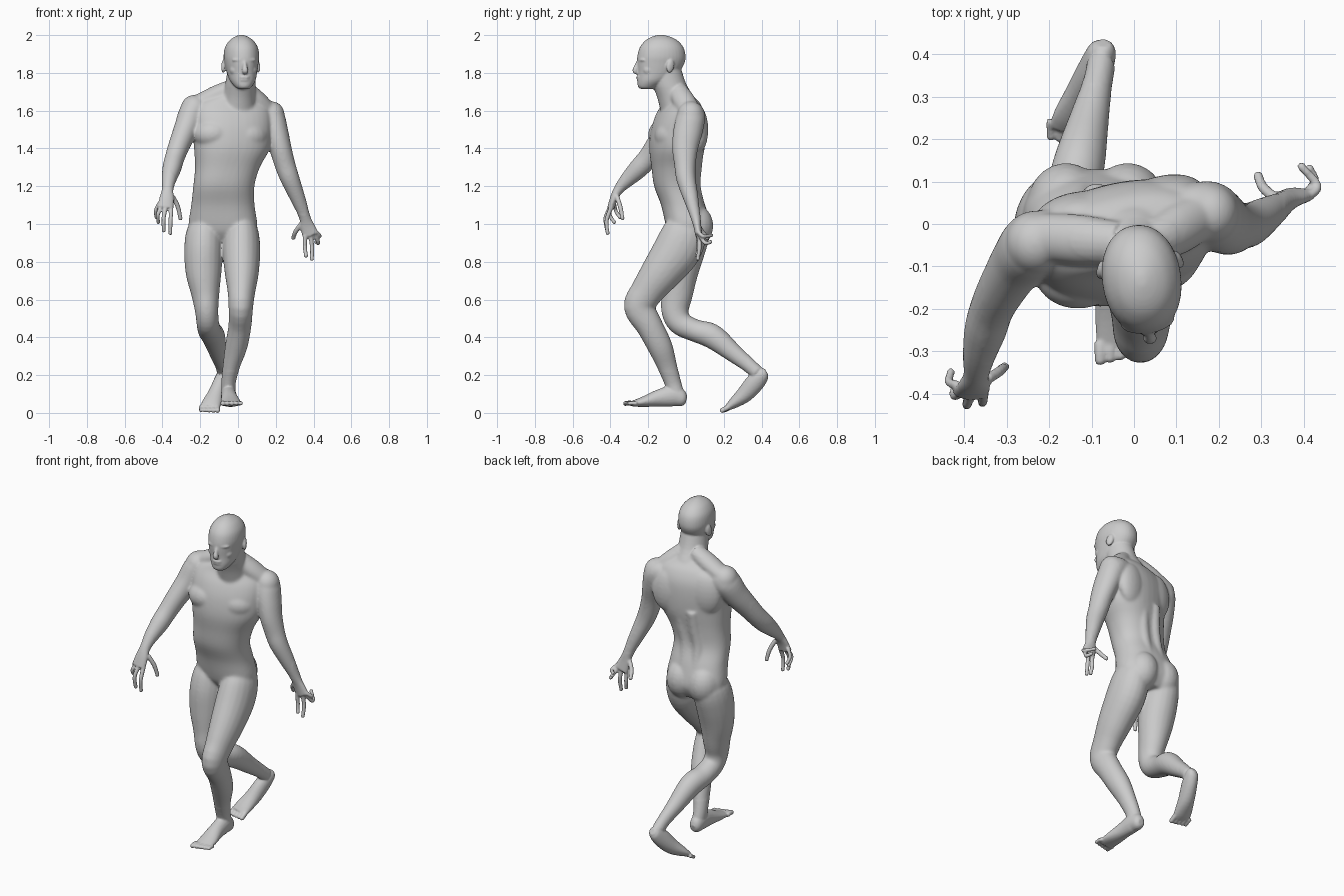
import bpy, bmesh, math
from mathutils import Vector, Matrix

bm = bmesh.new()


def spline(rows, n=4):
    """Catmull-Rom interpolation of rows of numbers."""
    out = []
    for i in range(len(rows) - 1):
        p0, p1 = rows[max(i - 1, 0)], rows[i]
        p2, p3 = rows[i + 1], rows[min(i + 2, len(rows) - 1)]
        for k in range(n):
            t = k / n
            out.append([0.5 * (2 * b + (c - a) * t + (2 * a - 5 * b + 4 * c - d) * t * t
                               + (3 * b - a - 3 * c + d) * t ** 3)
                        for a, b, c, d in zip(p0, p1, p2, p3)])
    return out + [list(rows[-1])]


def skin(rings):
    vs = [[bm.verts.new(p) for p in r] for r in rings]
    n = len(vs[0])
    for a, b in zip(vs, vs[1:]):
        for i in range(n):
            bm.faces.new((a[i], a[(i + 1) % n], b[(i + 1) % n], b[i]))
    bm.faces.new(vs[0][::-1])
    bm.faces.new(vs[-1])


def limb(rows, side=(1, 0, 0), n=20):
    """Tube through (x, y, z, half width, half depth) rows."""
    rows = spline(rows)
    pts = [Vector(r[:3]) for r in rows]
    rings = []
    for i, r in enumerate(rows):
        t = (pts[min(i + 1, len(pts) - 1)] - pts[max(i - 1, 0)]).normalized()
        s = Vector(side)
        s = (s - t * s.dot(t)).normalized()
        o = t.cross(s)
        rings.append([pts[i] + s * r[3] * math.cos(2 * math.pi * k / n)
                      + o * r[4] * math.sin(2 * math.pi * k / n) for k in range(n)])
    skin(rings)


def stack(rows, power=1.0, n=36):
    """Horizontal sections (x, y, z, half width, half depth, yaw degrees)."""
    rings = []
    for x, y, z, a, b, yaw in spline(rows):
        m = Matrix.Rotation(math.radians(yaw), 3, 'Z')
        ring = []
        for k in range(n):
            c, s = math.cos(2 * math.pi * k / n), math.sin(2 * math.pi * k / n)
            ring.append(m @ Vector((a * math.copysign(abs(c) ** power, c),
                                    b * math.copysign(abs(s) ** power, s), 0)) + Vector((x, y, z)))
        rings.append(ring)
    skin(rings)


def blob(c, r, yaw=0, tilt=0):
    m = (Matrix.Translation(c) @ Matrix.Rotation(math.radians(yaw), 4, 'Z')
         @ Matrix.Rotation(math.radians(tilt), 4, 'X') @ Matrix.Diagonal((*r, 1)))
    bmesh.ops.create_uvsphere(bm, u_segments=20, v_segments=12, radius=1, matrix=m)


def digit(a, b, c, r):
    """Finger or toe with a rounded tip."""
    limb([(*a, r, r), (*b, r * .97, r * .97), (*c, r * .88, r * .88)], n=10)
    blob(c, (r * .95,) * 3)


# torso
stack([(-.08, .02, .90, .10, .07, -4), (-.08, .015, .95, .165, .105, -4),
       (-.08, .01, 1.0, .182, .118, -4), (-.08, -.015, 1.1, .168, .117, 0),
       (-.075, -.05, 1.2, .162, .118, 5), (-.056, -.053, 1.3, .172, .127, 9),
       (-.032, -.048, 1.4, .202, .14, 13), (-.03, -.04, 1.5, .212, .137, 13),
       (-.03, -.03, 1.58, .21, .12, 13), (-.028, -.025, 1.64, .185, .09, 13),
       (-.01, -.035, 1.675, .12, .072, 12), (.005, -.045, 1.70, .075, .06, 10)], power=.88)
# chest muscles, buttocks, shoulder blades, trapezius, back column
for c in ((-.125, -.105, 1.475), (.05, -.072, 1.465)):
    blob(c, (.112, .095, .085), 13)
for c in ((-.16, .045, .99), (-.015, .045, .99)):
    blob(c, (.092, .10, .115))
for c in ((-.14, .02, 1.52), (.07, .06, 1.5)):
    blob(c, (.10, .055, .13), 13)
for a, b in (((-.035, -.045, 1.72), (-.22, -.03, 1.635)), ((.045, -.045, 1.71), (.16, .02, 1.60))):
    limb([(*a, .05, .045), (*((Vector(a) + Vector(b)) / 2), .06, .05), (*b, .055, .045)], side=(0, 1, 0))
for s in (-.04, .04):
    limb([(-.08 + s, .075, 1.08, .03, .03), (-.075 + s, .045, 1.2, .035, .033),
          (-.058 + s, .05, 1.3, .035, .035), (-.048 + s, .065, 1.42, .035, .033)])

# neck
stack([(0, -.04, 1.60, .095, .095, 8), (.005, -.055, 1.67, .088, .098, 8),
       (.012, -.088, 1.74, .08, .09, 8), (.018, -.11, 1.82, .072, .085, 8)])
# head
stack([(.03, -.212, 1.714, .03, .032, 8), (.028, -.198, 1.73, .047, .057, 8),
       (.025, -.172, 1.76, .067, .085, 8), (.021, -.148, 1.80, .079, .108, 8),
       (.018, -.134, 1.85, .089, .126, 8), (.018, -.13, 1.89, .093, .128, 8),
       (.018, -.129, 1.935, .086, .116, 8), (.018, -.13, 1.97, .064, .087, 8),
       (.018, -.132, 1.99, .037, .052, 8), (.018, -.133, 2.001, .01, .014, 8)], power=.95)
head = Matrix.Translation((.018, -.13, 0)) @ Matrix.Rotation(math.radians(8), 4, 'Z')


def on_head(x, y, z):
    return head @ Vector((x, y, z))


# nose, lips, chin
limb([(*on_head(0, -.118, 1.865), .010, .012), (*on_head(0, -.132, 1.835), .012, .014),
      (*on_head(0, -.142, 1.81), .017, .013), (*on_head(0, -.128, 1.798), .012, .008)], n=12)
for z, y in ((1.777, -.124), (1.762, -.121)):
    blob(on_head(0, y, z), (.026, .011, .008), 8)
blob(on_head(0, -.098, 1.735), (.028, .022, .02), 8)
# brows, cheeks, ears
for s in (-1, 1):
    blob(on_head(s * .033, -.111, 1.868), (.034, .014, .009), 8 + s * 18)
    blob(on_head(s * .046, -.072, 1.815), (.027, .034, .03), 8)
    blob(on_head(s * .091, .035, 1.835), (.011, .022, .036), 8 + s * 20, -12)

# arms: shoulder to wrist, ending in the palm
limb([(-.18, -.025, 1.615, .06, .06), (-.235, -.045, 1.595, .072, .08), (-.272, -.088, 1.51, .066, .072),
      (-.31, -.15, 1.42, .057, .062), (-.335, -.20, 1.35, .052, .056), (-.35, -.25, 1.295, .05, .053),
      (-.365, -.31, 1.235, .039, .04), (-.372, -.355, 1.185, .03, .027),
      (-.377, -.38, 1.14, .038, .021), (-.385, -.398, 1.085, .044, .019)])
limb([(.11, .03, 1.59, .06, .06), (.17, .028, 1.57, .072, .075), (.20, .01, 1.49, .066, .078),
      (.225, -.005, 1.40, .059, .069), (.25, -.005, 1.31, .055, .057), (.275, 0, 1.24, .051, .052),
      (.315, .025, 1.14, .041, .041), (.352, .05, 1.04, .03, .027),
      (.366, .06, .99, .038, .021), (.385, .068, .94, .044, .019)])
# deltoids
blob((-.232, -.045, 1.61), (.072, .075, .074), 13)
blob((.178, .025, 1.575), (.07, .072, .075), 13)
# fingers and thumbs
for a, b, c, r in (
        ((-.353, -.395, 1.09), (-.357, -.42, 1.02), (-.358, -.415, .952), .012),
        ((-.383, -.40, 1.09), (-.394, -.426, 1.03), (-.393, -.417, .966), .012),
        ((-.407, -.395, 1.09), (-.424, -.405, 1.05), (-.422, -.38, 1.01), .0115),
        ((-.416, -.38, 1.11), (-.436, -.372, 1.07), (-.432, -.35, 1.035), .011),
        ((-.345, -.365, 1.145), (-.318, -.348, 1.09), (-.305, -.335, 1.03), .013),
        ((.355, .062, .94), (.354, .066, .88), (.36, .058, .832), .012),
        ((.384, .067, .94), (.392, .072, .88), (.391, .062, .815), .012),
        ((.405, .07, .945), (.426, .10, .90), (.414, .13, .905), .0115),
        ((.412, .065, .96), (.433, .09, .935), (.395, .135, .94), .011),
        ((.335, .06, 1.0), (.305, .085, .96), (.293, .112, .928), .013)):
    digit(a, b, c, r)

# forward leg
limb([(.01, .01, 1.04, .06, .09), (.018, -.005, .96, .09, .118), (.018, -.048, .86, .10, .126),
      (.02, -.135, .74, .09, .107), (.018, -.208, .64, .073, .088), (.015, -.247, .56, .065, .083),
      (.01, -.193, .46, .061, .071), (-.01, -.137, .35, .059, .066), (-.035, -.10, .25, .046, .053),
      (-.05, -.07, .16, .038, .044), (-.05, -.055, .10, .037, .046)])
# trailing leg
limb([(-.165, .01, 1.04, .06, .09), (-.177, .01, .96, .095, .115), (-.183, -.015, .86, .102, .116),
      (-.182, -.035, .74, .095, .099), (-.173, -.047, .63, .075, .084), (-.166, -.058, .54, .062, .073),
      (-.16, -.03, .475, .06, .065), (-.15, .05, .435, .062, .06), (-.13, .14, .405, .062, .066),
      (-.105, .25, .318, .047, .05), (-.085, .335, .25, .035, .039), (-.078, .375, .215, .034, .037)])
# feet
limb([(-.05, .002, .068, .018, .02), (-.05, -.016, .073, .034, .04), (-.05, -.065, .09, .041, .056),
      (-.047, -.14, .079, .043, .046), (-.04, -.22, .06, .052, .029), (-.035, -.285, .048, .053, .015)])
limb([(-.073, .426, .218, .018, .02), (-.075, .408, .205, .033, .037), (-.09, .367, .162, .04, .05),
      (-.115, .31, .098, .045, .044), (-.14, .25, .05, .052, .028), (-.15, .22, .028, .05, .016)])
# toes
for i in range(5):
    u = i / 4
    # forward foot: big toe at low x; trailing foot: big toe at high x
    r, fx, bx = .0145 - .003 * u, -.08 + .095 * u, -.108 - .088 * u
    y = -.28 + .02 * u
    digit((fx, y, .05), (fx, y - .025, .052), (fx, y - .04, .05), r)
    digit((bx, .23 + .015 * u, .034), (bx, .21 + .015 * u, .023), (bx, .192 + .015 * u, .0135), r)

bmesh.ops.recalc_face_normals(bm, faces=bm.faces)
mesh = bpy.data.meshes.new("parts")
bm.to_mesh(mesh)
bm.free()
body = bpy.data.objects.new("body", mesh)
bpy.context.collection.objects.link(body)

# fuse all parts into one skin
remesh = body.modifiers.new("fuse", 'REMESH')
remesh.mode = 'VOXEL'
remesh.voxel_size = .0055
remesh.use_smooth_shade = True
fused = bpy.data.meshes.new_from_object(body.evaluated_get(bpy.context.evaluated_depsgraph_get()))
body.modifiers.clear()
body.data = fused

# relax trunk and limbs strongly, head, hands and feet lightly
group = body.vertex_groups.new(name="trunk_and_limbs")
group.add([v.index for v in fused.vertices
           if .22 < v.co.z < 1.72 and abs(v.co.x) < .355 and v.co.y > -.33 and v.co.y < .33
           and not (v.co.z < 1.05 and v.co.x > .25)], 1, 'REPLACE')
for name, count, vg in (("relax_trunk", 26, group.name), ("relax_all", 3, "")):
    relax = body.modifiers.new(name, 'SMOOTH')
    relax.factor = .5
    relax.iterations = count
    relax.vertex_group = vg
